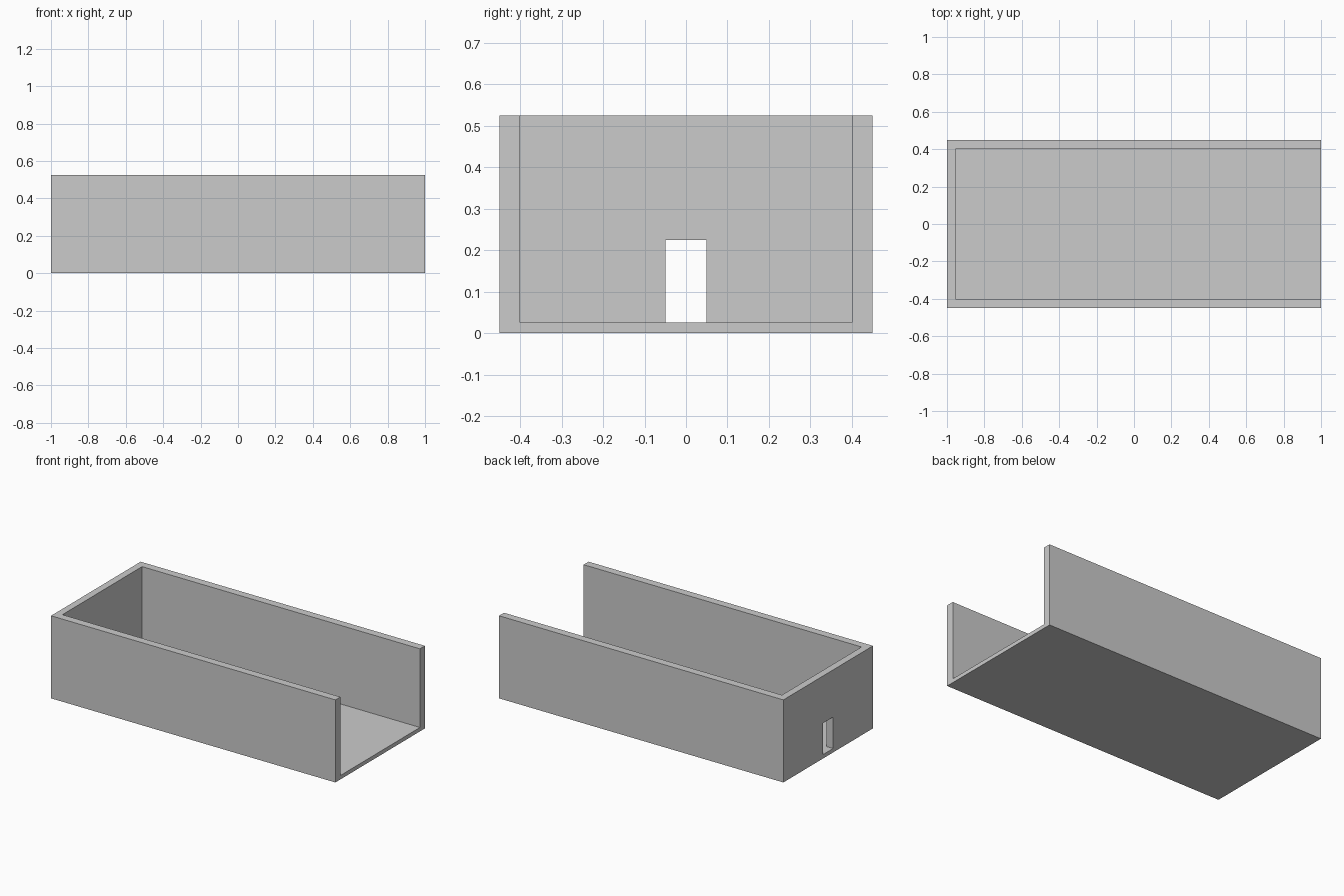
import bpy

if "Cube" in bpy.data.objects:
    bpy.data.objects.remove(bpy.data.objects["Cube"])

LENGTH, WIDTH, HEIGHT = 2.0, 0.9, 0.525
FLOOR, SIDE, END = 0.025, 0.05, 0.045
DOOR_W, DOOR_H = 0.10, 0.20


def box(name, lo, hi):
    """Axis-aligned box between two corners."""
    bpy.ops.mesh.primitive_cube_add(size=1, location=[(a + b) / 2 for a, b in zip(lo, hi)])
    ob = bpy.context.object
    ob.name = name
    ob.scale = [b - a for a, b in zip(lo, hi)]
    bpy.ops.object.transform_apply(location=True, rotation=False, scale=True)
    return ob


def cut(target, cutter):
    """Subtract the cutter from the target, then discard it."""
    cutter.hide_render = True
    mod = target.modifiers.new("cut", 'BOOLEAN')
    mod.operation = 'DIFFERENCE'
    mod.solver = 'EXACT'
    mod.object = cutter
    bpy.context.view_layer.objects.active = target
    bpy.ops.object.modifier_apply(modifier=mod.name)
    bpy.data.objects.remove(cutter)


x, y = LENGTH / 2, WIDTH / 2

# Solid outer block
trough = box("open_ended_trough", (-x, -y, 0), (x, y, HEIGHT))

# Interior, open at the top and at the right end
cut(trough, box("interior_cutter", (-x + END, -y + SIDE, FLOOR), (x + 0.2, y - SIDE, HEIGHT + 0.2)))

# Doorway through the left end wall, level with the floor
cut(trough, box("doorway_cutter", (-x - 0.1, -DOOR_W / 2, FLOOR), (-x + END + 0.1, DOOR_W / 2, FLOOR + DOOR_H)))
